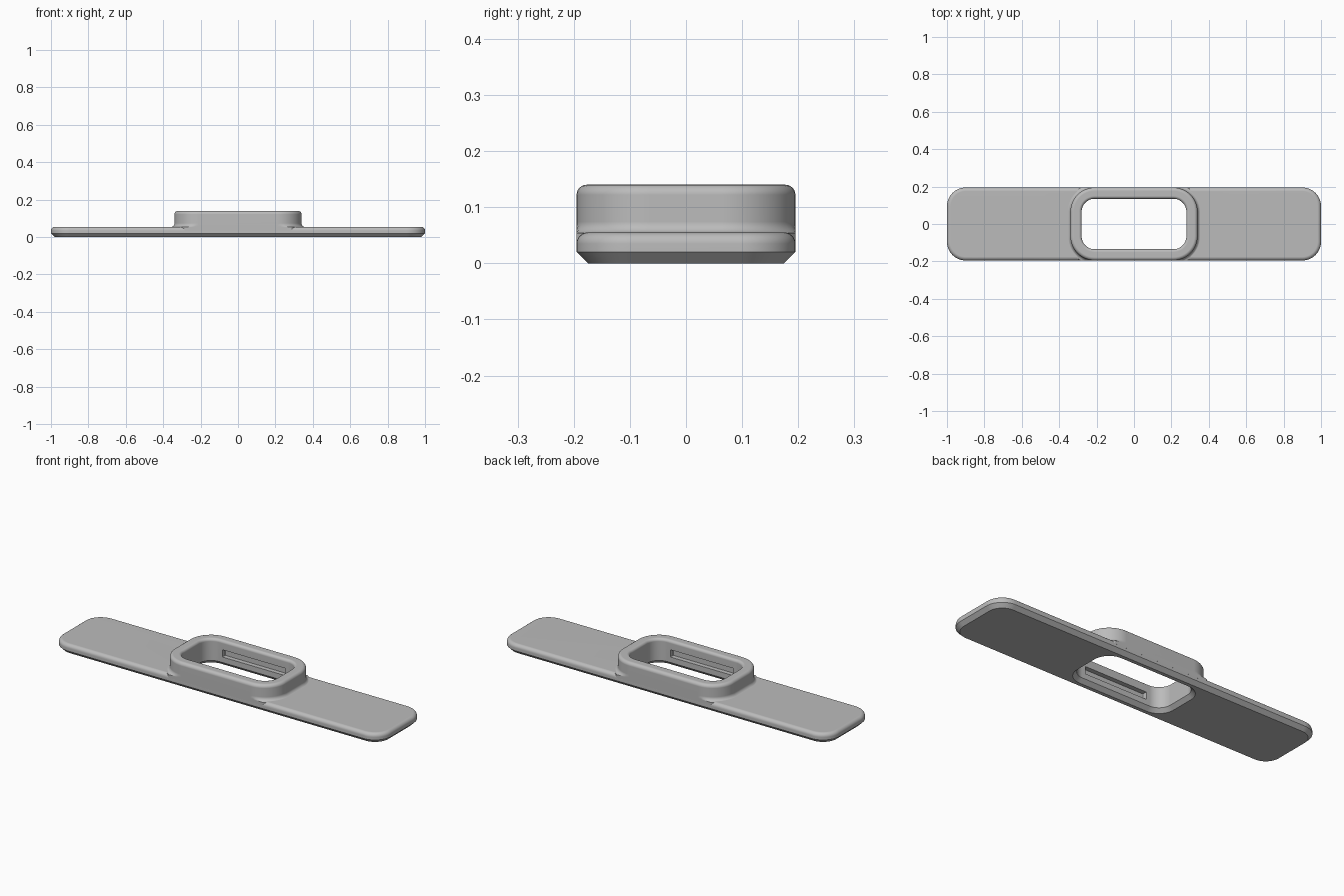
import bpy, bmesh
from math import sin, cos, pi, radians

cube = bpy.data.objects.get("Cube")
if cube:
    bpy.data.objects.remove(cube)

HALF_Y = 0.195
SEG = 12

grey = bpy.data.materials.new("matte_grey")
grey.use_nodes = True
colour = (0.5, 0.5, 0.5, 1)
grey.diffuse_color = colour
grey.node_tree.nodes["Principled BSDF"].inputs["Base Color"].default_value = colour


def outline(hx, hy, r, d, z):
    """Rounded rectangle grown by d, kept inside the plate's width."""
    pts = []
    for q, (sx, sy) in enumerate([(1, 1), (-1, 1), (-1, -1), (1, -1)]):
        for i in range(SEG + 1):
            a = (q + i / SEG) * pi / 2
            x = sx * (hx - r) + (r + d) * cos(a)
            y = sy * (hy - r) + (r + d) * sin(a)
            pts.append((x, max(-HALF_Y, min(HALF_Y, y)), z))
    return pts


def loft(name, hx, hy, r, profile):
    """Solid through rounded rectangles; profile holds (offset, z)."""
    bm = bmesh.new()
    rings = [[bm.verts.new(p) for p in outline(hx, hy, r, d, z)] for d, z in profile]
    n = len(rings[0])
    for lo, hi in zip(rings, rings[1:]):
        for i in range(n):
            j = (i + 1) % n
            bm.faces.new((lo[i], lo[j], hi[j], hi[i]))
    bm.faces.new(rings[0][::-1])
    bm.faces.new(rings[-1])
    mesh = bpy.data.meshes.new(name)
    bm.to_mesh(mesh)
    bm.free()
    mesh.materials.append(grey)
    obj = bpy.data.objects.new(name, mesh)
    bpy.context.collection.objects.link(obj)
    return obj


def arc(d0, z0, r, start, end, steps=6):
    angles = [radians(start + (end - start) * i / steps) for i in range(steps + 1)]
    return [(d0 + r * cos(a), z0 + r * sin(a)) for a in angles]


def combine(target, tool, operation):
    mod = target.modifiers.new(tool.name, "BOOLEAN")
    mod.operation, mod.object, mod.solver = operation, tool, "EXACT"
    bpy.context.view_layer.objects.active = target
    bpy.ops.object.modifier_apply(modifier=mod.name)
    bpy.data.objects.remove(tool)


# Long plate: chamfered underneath, rounded on top
plate = loft("mounting_plate", 1.0, HALF_Y, 0.1,
             [(-0.02, 0), (0, 0.02)] + arc(-0.02, 0.035, 0.02, 0, 90))

# Raised collar with a flared foot and rounded rim
collar = loft("collar", 0.34, HALF_Y, 0.13,
              [(0.022, 0.036)] + arc(0.02, 0.074, 0.02, 270, 180)
              + arc(-0.018, 0.122, 0.018, 0, 90))
combine(plate, collar, "UNION")

# Through opening with chamfered underside and softened top edge
opening = loft("opening_cutter", 0.28, 0.135, 0.07,
               [(0.03, -0.01), (0.02, 0), (0, 0.02)]
               + arc(0.015, 0.125, 0.015, 180, 90) + [(0.015, 0.16)])
combine(plate, opening, "DIFFERENCE")

# Snap slots in both long inner walls
slot = loft("slot_cutter", 0.19, 0.16, 0.004, [(0, 0.05), (0, 0.09)])
combine(plate, slot, "DIFFERENCE")

# Smooth fillets, crisp chamfers
bpy.ops.object.select_all(action="DESELECT")
plate.select_set(True)
bpy.context.view_layer.objects.active = plate
bpy.ops.object.shade_smooth_by_angle(angle=radians(30))
normals = plate.modifiers.new("weighted_normals", "WEIGHTED_NORMAL")
normals.keep_sharp = True
